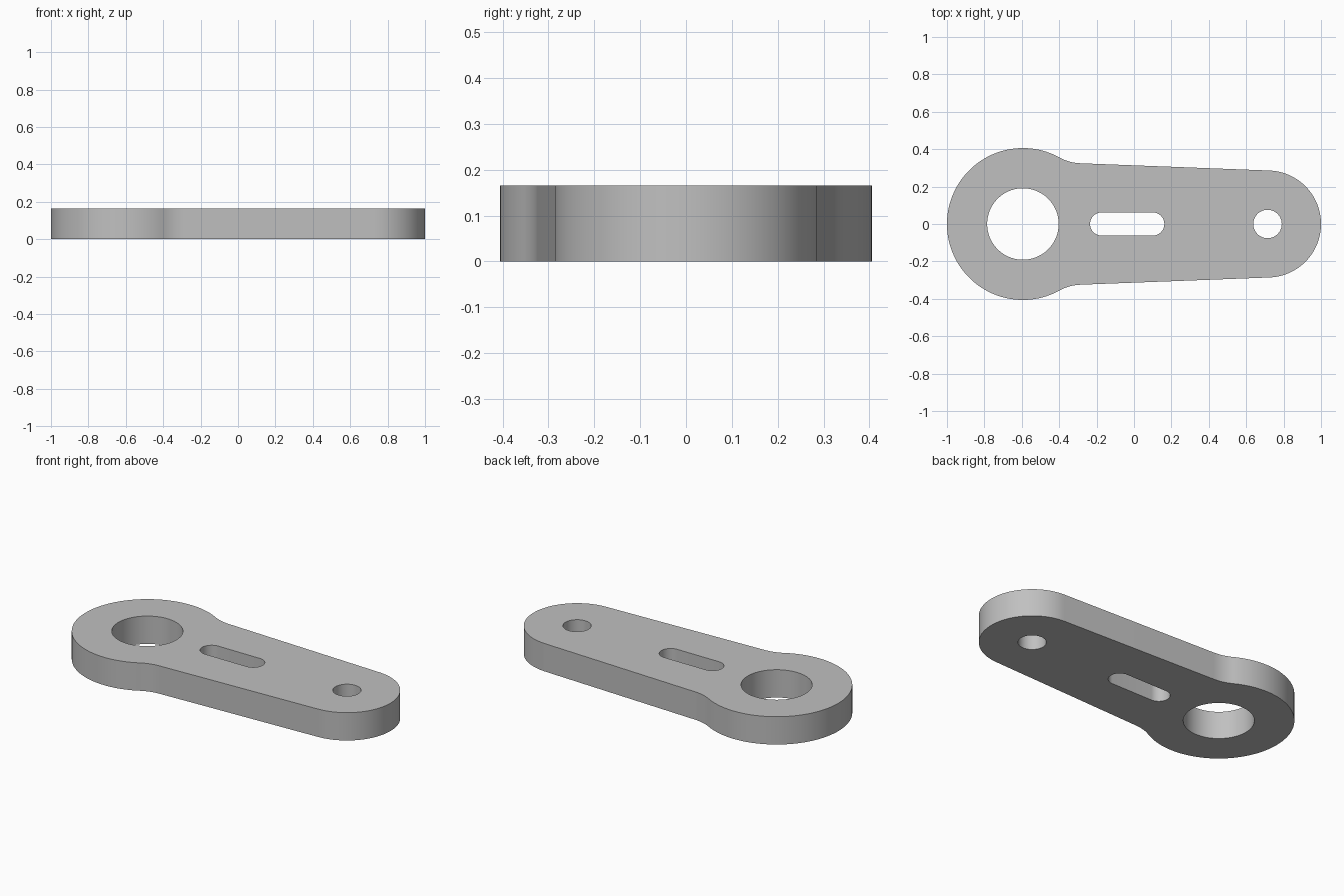
import bpy, bmesh
from math import sin, cos, pi, sqrt, atan2, radians
from mathutils import Vector

cube = bpy.data.objects.get("Cube")
if cube:
    bpy.data.objects.remove(cube, do_unlink=True)

HEIGHT = 0.165
BIG, BIG_R, BORE_R = Vector((-0.594, 0)), 0.406, 0.191
END, END_R, PIN_R = Vector((0.714, 0)), 0.286, 0.076
FILLET_R = 0.25
TAPER = radians(2.2)


def arc(center, radius, start, stop, steps):
    """Points along an arc, both ends included."""
    angles = [start + (stop - start) * i / steps for i in range(steps + 1)]
    return [center + radius * Vector((cos(a), sin(a))) for a in angles]


def circle(center, radius, steps=96):
    return arc(center, radius, 0, 2 * pi, steps)[:-1]


# Upper half of the outline: small end, tapered side, concave fillet, big end
normal = Vector((sin(TAPER), cos(TAPER)))
along = Vector((cos(TAPER), -sin(TAPER)))
rise = (END - BIG).dot(normal) + END_R + FILLET_R
run = sqrt((BIG_R + FILLET_R) ** 2 - rise ** 2)
fillet = BIG + normal * rise + along * run
contact = atan2(fillet.y - BIG.y, fillet.x - BIG.x)
half = arc(END, END_R, 0, pi / 2 - TAPER, 32)
half += arc(fillet, FILLET_R, -pi / 2 - TAPER, contact - pi, 16)
half += arc(BIG, BIG_R, contact, pi, 56)[1:]
outline = half + [Vector((p.x, -p.y)) for p in reversed(half[1:-1])]

# Rounded slot
slot = arc(Vector((0.1, 0)), 0.062, -pi / 2, pi / 2, 24)
slot += arc(Vector((-0.173, 0)), 0.062, pi / 2, 3 * pi / 2, 24)

# Filled, extruded profile with its three openings
curve = bpy.data.curves.new("link_profile", "CURVE")
curve.dimensions = "2D"
curve.fill_mode = "BOTH"
curve.extrude = HEIGHT / 2
for loop in (outline, circle(BIG, BORE_R), slot, circle(END, PIN_R)):
    spline = curve.splines.new("POLY")
    spline.points.add(len(loop) - 1)
    for point, p in zip(spline.points, loop):
        point.co = (p.x, p.y, 0, 1)
    spline.use_cyclic_u = True
profile = bpy.data.objects.new("link_profile", curve)
bpy.context.collection.objects.link(profile)
bpy.context.view_layer.update()
mesh = bpy.data.meshes.new_from_object(
    profile.evaluated_get(bpy.context.evaluated_depsgraph_get()))
bpy.data.objects.remove(profile, do_unlink=True)

# Weld caps to walls and stand the plate on the ground
bm = bmesh.new()
bm.from_mesh(mesh)
bmesh.ops.remove_doubles(bm, verts=bm.verts, dist=0.0001)
bmesh.ops.recalc_face_normals(bm, faces=bm.faces)
bmesh.ops.translate(bm, verts=bm.verts, vec=(0, 0, HEIGHT / 2))
bm.to_mesh(mesh)
bm.free()

# Grey metal
grey = bpy.data.materials.new("grey_metal")
grey.use_nodes = True
colour = (0.53, 0.53, 0.53, 1)
grey.diffuse_color = colour
grey.node_tree.nodes["Principled BSDF"].inputs["Base Color"].default_value = colour
mesh.materials.clear()
mesh.materials.append(grey)

link = bpy.data.objects.new("link_plate", mesh)
bpy.context.collection.objects.link(link)
bpy.ops.object.select_all(action="DESELECT")
link.select_set(True)
bpy.context.view_layer.objects.active = link
bpy.ops.object.shade_smooth_by_angle(angle=radians(30))
